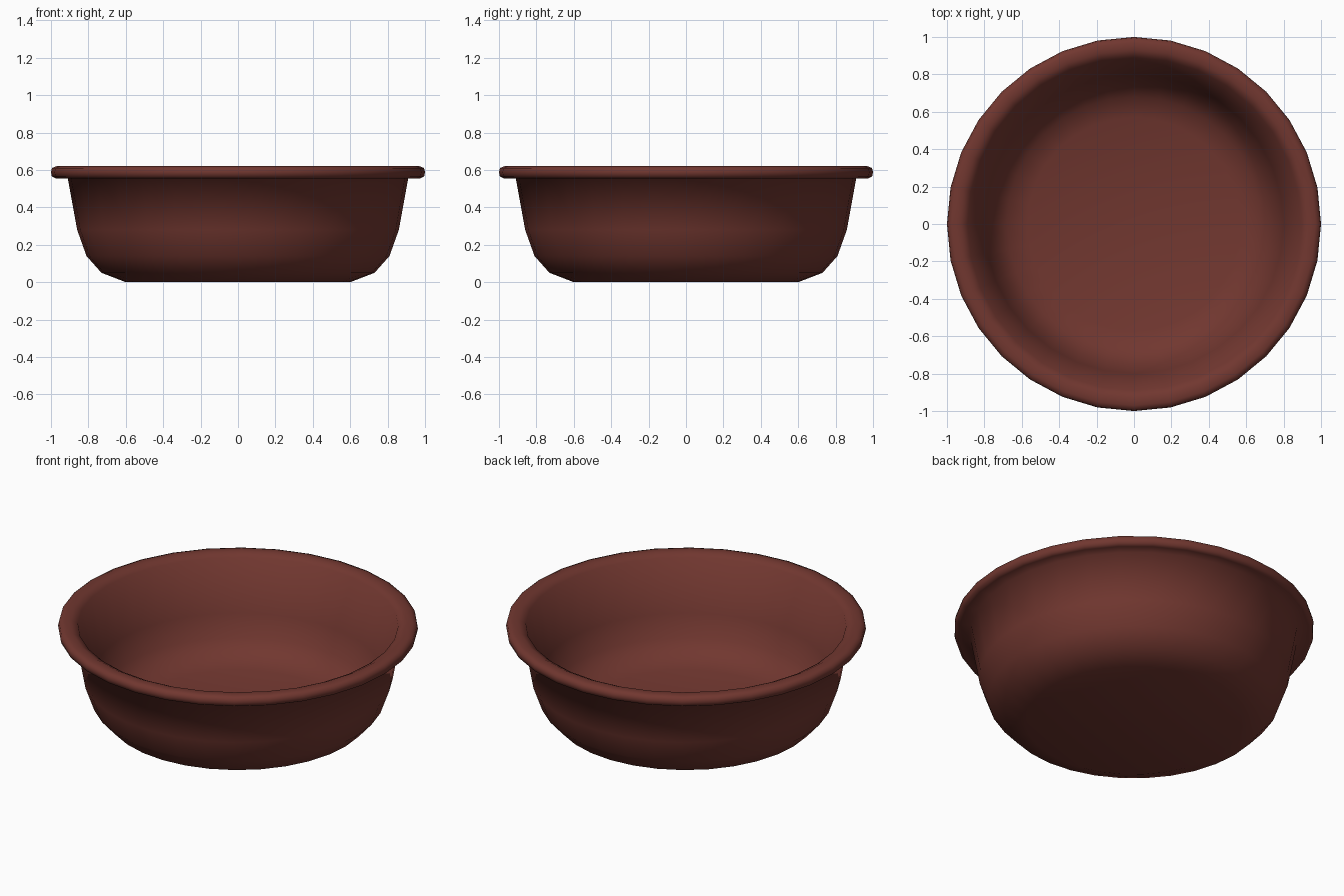
import bpy, bmesh, math

if "Cube" in bpy.data.objects:
    bpy.data.objects.remove(bpy.data.objects["Cube"])

SIDES = 32

# Cross-section (radius, height): outside from the base up, over the rim, down the inside
profile = [
    (0.60, 0.0), (0.73, 0.05), (0.81, 0.14), (0.86, 0.28), (0.91, 0.555),
    (0.975, 0.555), (0.995, 0.565), (1.0, 0.587), (0.995, 0.61), (0.97, 0.62),
    (0.93, 0.62), (0.89, 0.60),
    (0.80, 0.30), (0.75, 0.17), (0.68, 0.10), (0.57, 0.06),
]

# Terracotta colour
clay = bpy.data.materials.new("dark_red_clay")
clay.diffuse_color = (0.165, 0.038, 0.029, 1)
clay.use_nodes = True
clay.node_tree.nodes["Principled BSDF"].inputs["Base Color"].default_value = clay.diffuse_color

# Bowl: turned profile with closed base and inner floor
bm = bmesh.new()
rings = []
for r, z in profile:
    rings.append([bm.verts.new((r * math.cos(2 * math.pi * i / SIDES),
                                r * math.sin(2 * math.pi * i / SIDES), z))
                  for i in range(SIDES)])
for a, b in zip(rings, rings[1:]):
    for i in range(SIDES):
        j = (i + 1) % SIDES
        bm.faces.new((a[i], a[j], b[j], b[i]))
bm.faces.new(rings[0][::-1])
bm.faces.new(rings[-1])
bmesh.ops.recalc_face_normals(bm, faces=bm.faces)
for f in bm.faces:
    f.smooth = True

mesh = bpy.data.meshes.new("bowl")
bm.to_mesh(mesh)
bm.free()
mesh.materials.append(clay)
bowl = bpy.data.objects.new("bowl", mesh)
bpy.context.collection.objects.link(bowl)
